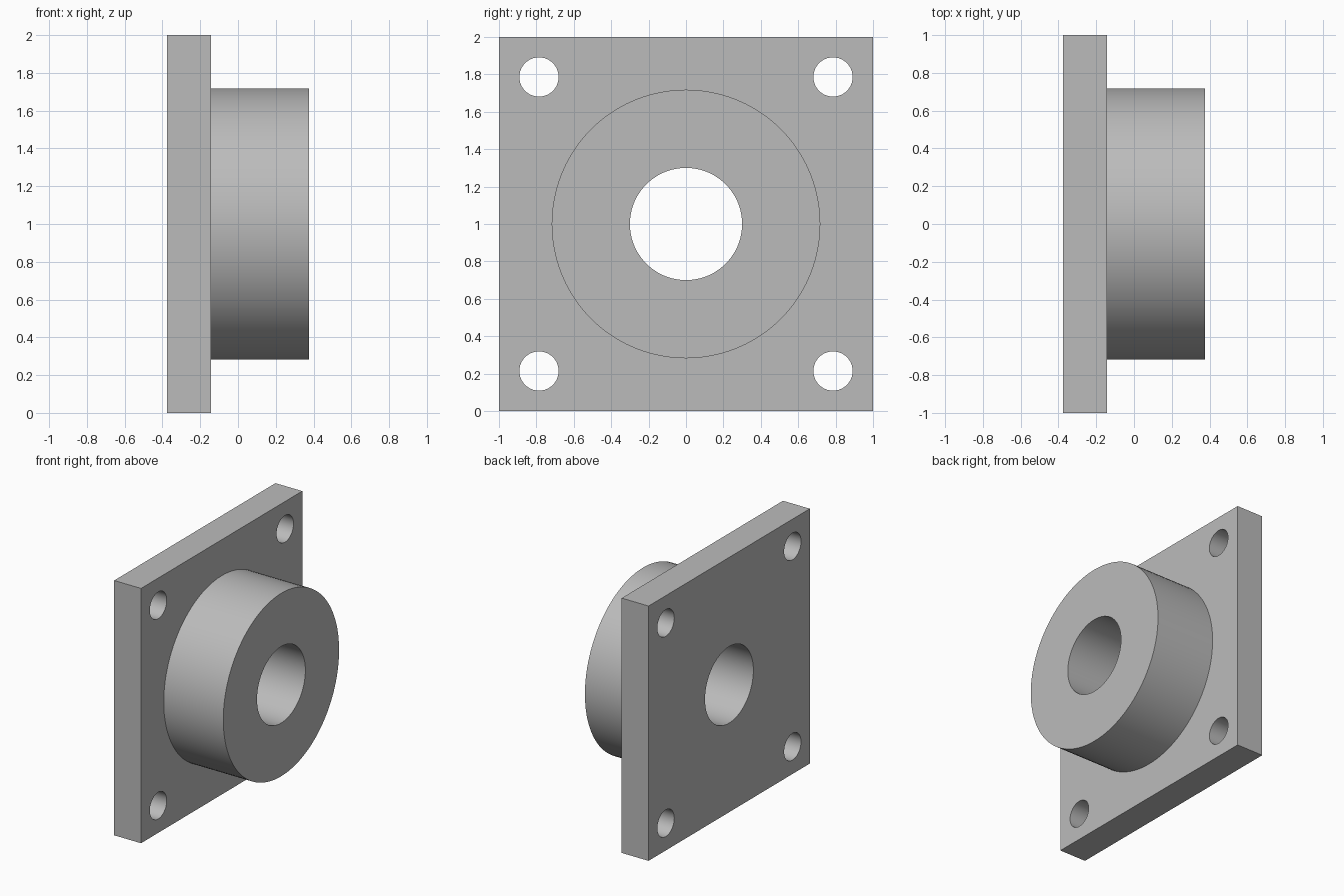
import bpy
from math import pi, radians

if "Cube" in bpy.data.objects:
    bpy.data.objects.remove(bpy.data.objects["Cube"], do_unlink=True)

# Plain grey metal
grey = bpy.data.materials.new("grey_metal")
grey.use_nodes = True
colour = (0.5, 0.5, 0.5, 1)
grey.diffuse_color = colour
grey.node_tree.nodes["Principled BSDF"].inputs["Base Color"].default_value = colour

BACK, STEP, FRONT = -0.375, -0.142, 0.375
HOLE_OFFSET = 0.786


def cylinder_x(name, radius, x0, x1, y=0, z=1, sides=96):
    """Cylinder running along x from x0 to x1."""
    bpy.ops.mesh.primitive_cylinder_add(
        vertices=sides, radius=radius, depth=x1 - x0,
        location=((x0 + x1) / 2, y, z), rotation=(0, pi / 2, 0))
    obj = bpy.context.object
    obj.name = name
    obj.data.materials.append(grey)
    return obj


def combine(target, tool, operation):
    """Apply a boolean to the target and remove the tool."""
    mod = target.modifiers.new(operation.lower(), "BOOLEAN")
    mod.operation = operation
    mod.solver = "EXACT"
    mod.object = tool
    bpy.context.view_layer.objects.active = target
    bpy.ops.object.modifier_apply(modifier=mod.name)
    bpy.data.objects.remove(tool, do_unlink=True)


# Square mounting plate
bpy.ops.mesh.primitive_cube_add(size=1, location=((BACK + STEP) / 2, 0, 1))
flange = bpy.context.object
flange.name = "flanged_hub"
flange.scale = (STEP - BACK, 2, 2)
bpy.ops.object.transform_apply(location=True, rotation=True, scale=True)
flange.data.materials.append(grey)

# Round hub, sunk slightly into the plate so the two fuse
combine(flange, cylinder_x("hub", 0.718, STEP - 0.1, FRONT), "UNION")

# Central bore through hub and plate
combine(flange, cylinder_x("bore_cutter", 0.3, BACK - 0.1, FRONT + 0.1), "DIFFERENCE")

# Bolt holes in the four corners
for sy in (-1, 1):
    for sz in (-1, 1):
        hole = cylinder_x("bolt_hole_cutter", 0.105, BACK - 0.1, STEP + 0.1,
                          sy * HOLE_OFFSET, 1 + sz * HOLE_OFFSET, 48)
        combine(flange, hole, "DIFFERENCE")

# Smooth round walls, crisp edges
bpy.ops.object.select_all(action="DESELECT")
flange.select_set(True)
bpy.context.view_layer.objects.active = flange
bpy.ops.object.shade_smooth_by_angle(angle=radians(30))
